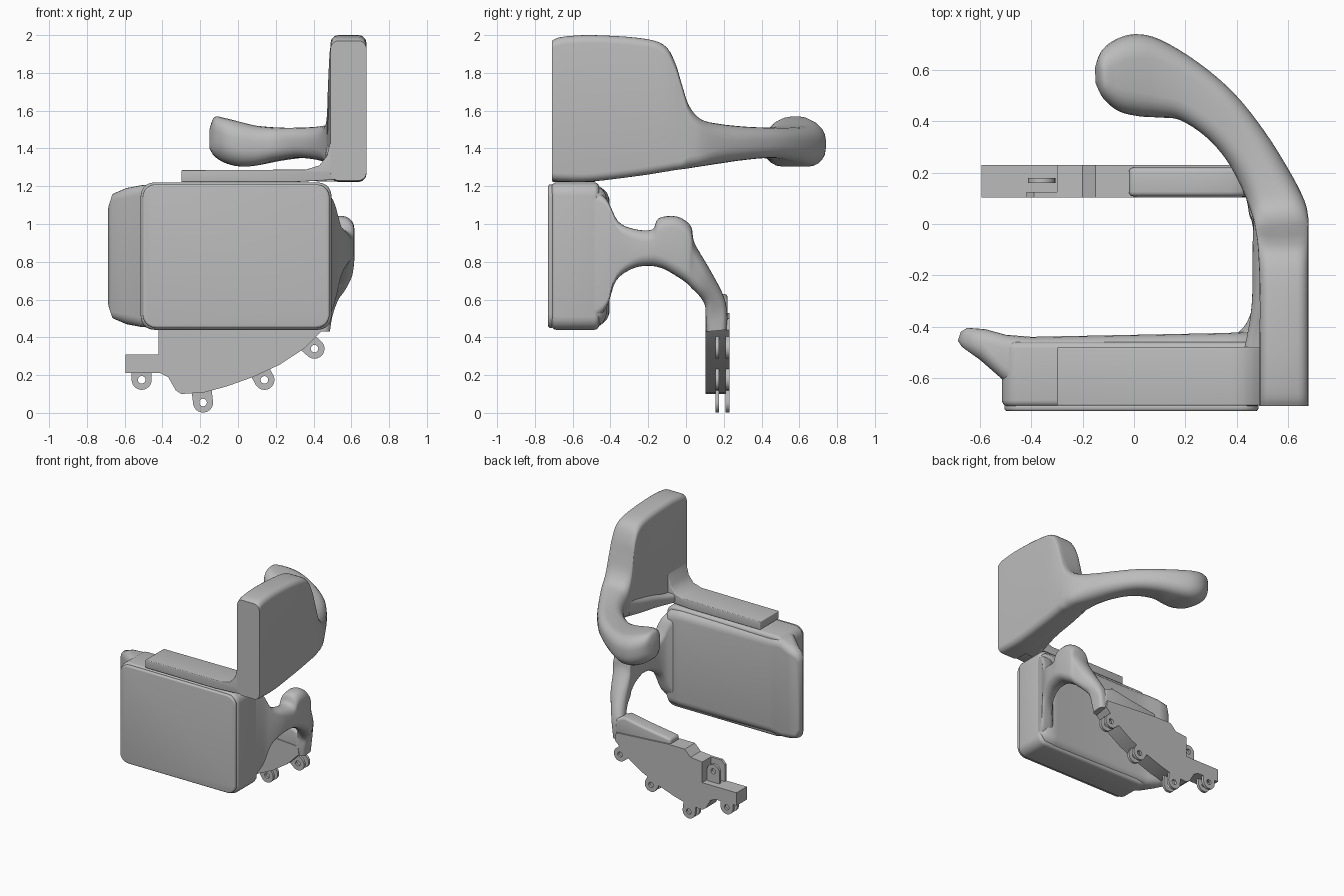
import bpy
import bmesh
import math
from mathutils import Vector

old = bpy.data.objects.get("Cube")
if old:
    bpy.data.objects.remove(old, do_unlink=True)

grey = bpy.data.materials.new("plain grey")
grey.use_nodes = True
colour = (0.5, 0.5, 0.5, 1)
grey.diffuse_color = colour
grey.node_tree.nodes["Principled BSDF"].inputs["Base Color"].default_value = colour


def finish(name, bm, bevel=0, angle=35):
    """Turn a bmesh into a shaded object, with rounded rims if asked."""
    bmesh.ops.recalc_face_normals(bm, faces=bm.faces)
    mesh = bpy.data.meshes.new(name)
    bm.to_mesh(mesh)
    bm.free()
    mesh.materials.append(grey)
    obj = bpy.data.objects.new(name, mesh)
    bpy.context.collection.objects.link(obj)
    bpy.ops.object.select_all(action="DESELECT")
    obj.select_set(True)
    bpy.context.view_layer.objects.active = obj
    if bevel:
        mod = obj.modifiers.new("rounded rim", "BEVEL")
        mod.width = bevel
        mod.segments = 4
        mod.limit_method = "ANGLE"
        mod.angle_limit = math.radians(40)
        bpy.ops.object.modifier_apply(modifier=mod.name)
    bpy.ops.object.shade_smooth_by_angle(angle=math.radians(angle))
    return obj


def rounded_rect(hw, hh, r, steps=5):
    """Points of a rounded rectangle around the origin."""
    pts = []
    for corner, (sx, sy) in enumerate([(1, 1), (-1, 1), (-1, -1), (1, -1)]):
        for i in range(steps + 1):
            a = math.pi / 2 * (corner + i / steps)
            pts.append((sx * (hw - r) + r * math.cos(a), sy * (hh - r) + r * math.sin(a)))
    return pts


def extrude_y(name, profile, y0, y1, bevel=0):
    """Extrude an x-z profile from y0 to y1."""
    bm = bmesh.new()
    face = bm.faces.new([bm.verts.new((x, y0, z)) for x, z in profile])
    res = bmesh.ops.extrude_face_region(bm, geom=[face], use_keep_orig=True)
    moved = [v for v in res["geom"] if isinstance(v, bmesh.types.BMVert)]
    bmesh.ops.translate(bm, verts=moved, vec=(0, y1 - y0, 0))
    return finish(name, bm, bevel)


def spline(rows, steps):
    """Smooth interpolation through rows of numbers."""
    out = []
    for i in range(len(rows) - 1):
        p0, p1 = rows[max(i - 1, 0)], rows[i]
        p2, p3 = rows[i + 1], rows[min(i + 2, len(rows) - 1)]
        for k in range(steps):
            t = k / steps
            out.append([b + t / 2 * (c - a + t * (2 * a - 5 * b + 4 * c - d + t * (3 * (b - c) + d - a)))
                        for a, b, c, d in zip(p0, p1, p2, p3)])
    return out + [rows[-1]]


def loft(name, rows, round_by, axes="xyz", steps=4):
    """Skin rounded sections; each row is two edge points and a depth range."""
    bm = bmesh.new()
    rings = []
    for u1, v1, u2, v2, lo, hi, f in spline([list(r) + [g] for r, g in zip(rows, round_by)], steps):
        p, q = Vector((u1, v1)), Vector((u2, v2))
        mid, half, hw = (p + q) / 2, (q - p).normalized(), (q - p).length / 2
        hh = (hi - lo) / 2
        ring = []
        for s, w in rounded_rect(hw, hh, f * min(hw, hh)):
            c = mid + half * s
            val = dict(zip(axes, (c.x, c.y, (lo + hi) / 2 + w)))
            ring.append(bm.verts.new((val["x"], val["y"], val["z"])))
        rings.append(ring)
    n = len(rings[0])
    for a, b in zip(rings, rings[1:]):
        for i in range(n):
            j = (i + 1) % n
            bm.faces.new((a[i], a[j], b[j], b[i]))
    bm.faces.new(rings[0])
    bm.faces.new(rings[-1])
    return finish(name, bm, angle=50)


def ear(name, cx, cz, direction, length, y0, y1, r=0.053, hole=0.02, n=32):
    """A flat lug with a round tip and a pin hole."""
    d = Vector(direction).normalized()
    side = Vector((-d.y, d.x))
    bm = bmesh.new()
    loops = []
    for y in (y0, y1):
        outer, inner = [], []
        for i in range(n):
            t = 2 * math.pi * i / n
            c, s = math.cos(t), math.sin(t)
            k = r if c >= -1e-6 else min(length / -c, r / max(abs(s), 1e-6))
            for ring, size in ((outer, k), (inner, hole)):
                off = (d * c + side * s) * size
                ring.append(bm.verts.new((cx + off.x, y, cz + off.y)))
        loops += [outer, inner]
    fo, fi, bo, bi = loops
    for a, b in ((fo, fi), (bo, bi), (fo, bo), (fi, bi)):
        for i in range(n):
            j = (i + 1) % n
            bm.faces.new((a[i], a[j], b[j], b[i]))
    return finish(name, bm)


def moved_rect(cx, cz, hw, hh, r):
    return [(cx + x, cz + z) for x, z in rounded_rect(hw, hh, r)]


# Front panel: box, thin face pad and flared rear body
extrude_y("front_panel", moved_rect(-0.01, 0.83, 0.505, 0.39, 0.07), -0.712, -0.46, 0.025)
extrude_y("front_pad", moved_rect(-0.01, 0.83, 0.495, 0.38, 0.07), -0.73, -0.70, 0.012)
loft("panel_flare", [
    (-0.687, -0.455, -0.675, -0.42, 0.56, 1.10),
    (-0.67, -0.48, -0.65, -0.405, 0.50, 1.16),
    (-0.60, -0.53, -0.58, -0.41, 0.47, 1.19),
    (-0.52, -0.60, -0.50, -0.432, 0.455, 1.205),
    (-0.46, -0.66, -0.40, -0.44, 0.45, 1.21),
    (0.36, -0.66, 0.36, -0.425, 0.45, 1.21),
    (0.45, -0.66, 0.45, -0.42, 0.46, 1.20),
    (0.49, -0.64, 0.49, -0.45, 0.50, 1.17)], [0.9] * 3 + [0.6] * 5, steps=1)

# Tall side panel flowing into the curved rear arm
loft("side_panel_and_arm", [
    (0.49, -0.71, 0.68, -0.71, 1.23, 1.97),
    (0.49, -0.66, 0.68, -0.66, 1.225, 1.99),
    (0.49, -0.50, 0.68, -0.50, 1.225, 2.0),
    (0.49, -0.25, 0.68, -0.25, 1.255, 1.985),
    (0.485, -0.12, 0.68, -0.12, 1.275, 1.95),
    (0.48, -0.06, 0.68, -0.06, 1.285, 1.86),
    (0.475, -0.03, 0.68, -0.02, 1.29, 1.74),
    (0.47, 0.0, 0.68, 0.02, 1.295, 1.63),
    (0.455, 0.05, 0.665, 0.09, 1.305, 1.555),
    (0.42, 0.14, 0.61, 0.20, 1.32, 1.53),
    (0.36, 0.25, 0.51, 0.36, 1.34, 1.515),
    (0.28, 0.34, 0.39, 0.51, 1.35, 1.51),
    (0.18, 0.405, 0.25, 0.63, 1.335, 1.51),
    (0.10, 0.415, 0.10, 0.72, 1.31, 1.52),
    (0.02, 0.42, 0.0, 0.74, 1.305, 1.54),
    (-0.06, 0.44, -0.08, 0.715, 1.325, 1.56),
    (-0.12, 0.49, -0.13, 0.67, 1.36, 1.565),
    (-0.15, 0.55, -0.152, 0.61, 1.40, 1.50)], [0.45] * 7 + [0.6] * 2 + [0.8] * 9)

# Ledge under the side panel and the flare where they meet
extrude_y("ledge", [(-0.30, 1.222), (-0.30, 1.285), (0.36, 1.288), (0.43, 1.31), (0.47, 1.36),
                    (0.492, 1.45), (0.56, 1.45), (0.66, 1.36), (0.66, 1.27), (0.62, 1.24),
                    (0.30, 1.222)], -0.708, -0.48, 0.006)
loft("side_panel_flare", [
    (0.40, -0.60, 0.60, -0.60, 1.225, 1.29),
    (0.44, -0.44, 0.60, -0.44, 1.235, 1.31),
    (0.46, -0.30, 0.60, -0.30, 1.25, 1.35),
    (0.462, -0.12, 0.60, -0.12, 1.275, 1.40),
    (0.465, 0.02, 0.60, 0.02, 1.30, 1.45)], [0.7] * 5)

# Lower arm: neck, raised bump and downward bend
loft("lower_arm", [
    (-0.50, 0.47, -0.50, 1.19, 0.30, 0.49),
    (-0.42, 0.56, -0.42, 1.13, 0.41, 0.515),
    (-0.37, 0.70, -0.36, 1.015, 0.45, 0.55),
    (-0.28, 0.765, -0.28, 0.975, 0.47, 0.59),
    (-0.19, 0.778, -0.18, 0.97, 0.47, 0.61),
    (-0.12, 0.763, -0.145, 1.03, 0.47, 0.615),
    (-0.06, 0.73, -0.05, 1.04, 0.47, 0.615),
    (0.0, 0.69, 0.025, 0.99, 0.46, 0.61),
    (0.03, 0.66, 0.045, 0.90, 0.45, 0.60),
    (0.07, 0.62, 0.12, 0.77, 0.44, 0.575),
    (0.10, 0.57, 0.19, 0.64, 0.42, 0.53),
    (0.105, 0.50, 0.215, 0.55, 0.40, 0.50),
    (0.11, 0.43, 0.215, 0.44, 0.39, 0.487)], [0.7] * 2 + [0.9] * 9 + [0.6] * 2, axes="yzx")

# Rail that carries the bracket plate
extrude_y("rail", [(-0.02, 0.48), (-0.02, 0.565), (0.22, 0.60), (0.38, 0.63), (0.45, 0.60),
                   (0.46, 0.48)], 0.108, 0.22, 0.018)

# Bracket plate with a stepped end
extrude_y("bracket_plate", [
    (-0.595, 0.21), (-0.595, 0.31), (-0.30, 0.31), (-0.30, 0.47), (-0.20, 0.48), (-0.15, 0.53),
    (0.0, 0.53), (0.44, 0.50), (0.45, 0.44), (0.35, 0.34), (0.22, 0.255), (0.08, 0.19),
    (-0.06, 0.14), (-0.18, 0.108), (-0.30, 0.10), (-0.33, 0.12), (-0.37, 0.19), (-0.41, 0.21)],
    0.104, 0.23)
extrude_y("notch_wall", [(-0.42, 0.30), (-0.42, 0.44), (-0.39, 0.47), (-0.29, 0.47),
                         (-0.29, 0.30)], 0.104, 0.125)

# Paired pin lugs around the bracket
lugs = [(-0.51, 0.175, (0, -1), 0.09), (-0.185, 0.055, (0.12, -1), 0.1),
        (0.14, 0.175, (0.5, -0.9), 0.1), (0.405, 0.34, (0.75, -0.65), 0.11)]
for i, (x, z, direction, length) in enumerate(lugs):
    for label, y in (("inner", 0.155), ("outer", 0.21)):
        ear(f"pin_lug_{label}_{i + 1}", x, z, direction, length, y, y + 0.02)
ear("notch_lug", -0.36, 0.395, (0, 1), 0.1, 0.16, 0.18)
